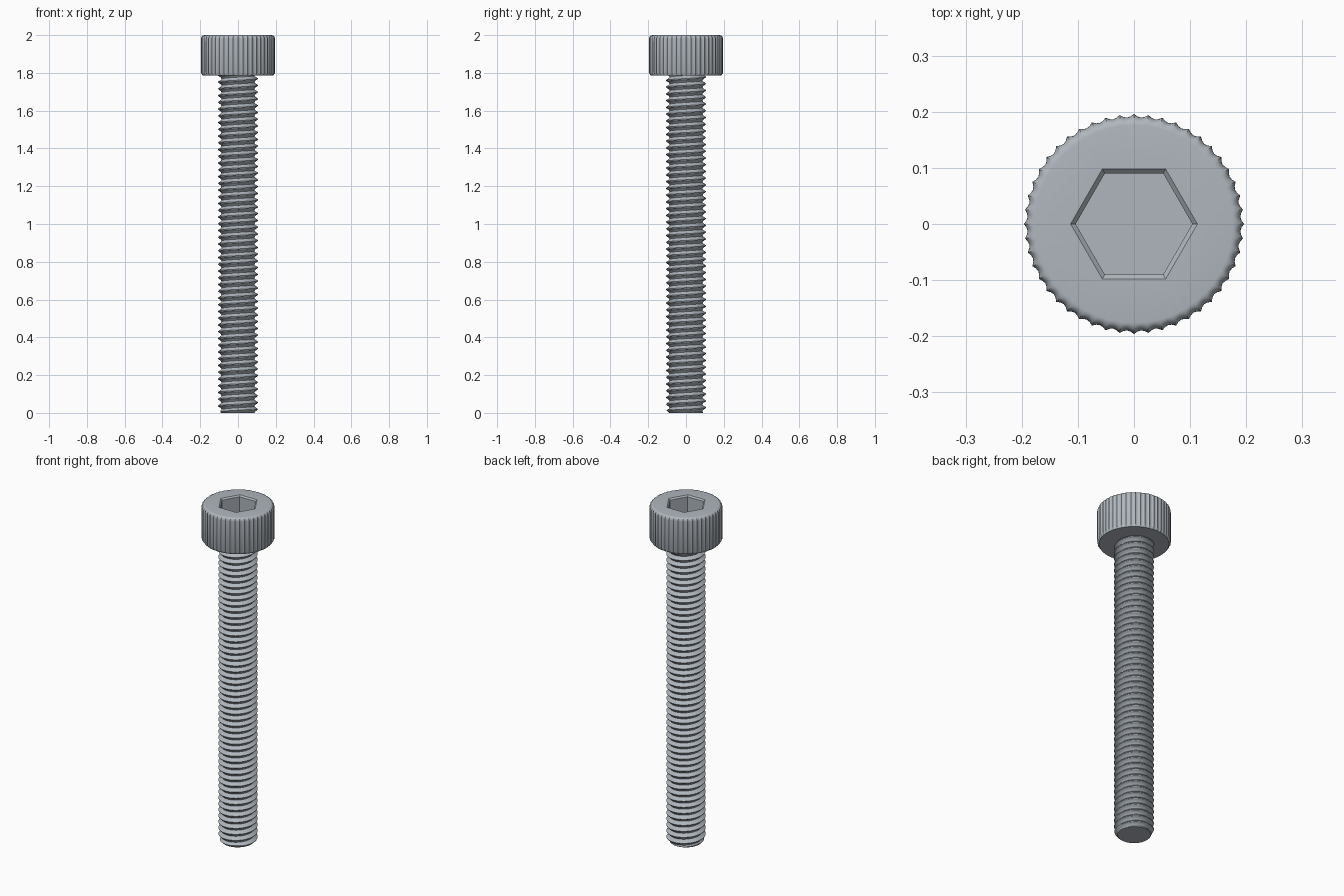
import bpy, bmesh, math

cube = bpy.data.objects.get("Cube")
if cube:
    bpy.data.objects.remove(cube, do_unlink=True)

TAU = 2 * math.pi
HEAD_BASE = 1.786
TOP = 2.0

# One steel colour
steel = bpy.data.materials.new("steel grey")
steel.use_nodes = True
colour = (0.43, 0.47, 0.51, 1)
steel.diffuse_color = colour
steel.node_tree.nodes["Principled BSDF"].inputs["Base Color"].default_value = colour


def finish(bm, name, angle):
    """Clean the mesh, make an object and shade it."""
    bmesh.ops.remove_doubles(bm, verts=bm.verts, dist=0.00002)
    bmesh.ops.dissolve_degenerate(bm, edges=bm.edges, dist=0.00002)
    bmesh.ops.holes_fill(bm, edges=[e for e in bm.edges if e.is_boundary], sides=0)
    bmesh.ops.recalc_face_normals(bm, faces=bm.faces)
    mesh = bpy.data.meshes.new(name)
    bm.to_mesh(mesh)
    bm.free()
    mesh.materials.append(steel)
    obj = bpy.data.objects.new(name, mesh)
    bpy.context.collection.objects.link(obj)
    bpy.ops.object.select_all(action="DESELECT")
    obj.select_set(True)
    bpy.context.view_layer.objects.active = obj
    bpy.ops.object.shade_smooth_by_angle(angle=math.radians(angle))


def skin(bm, rows, closed):
    """Join neighbouring rows of vertices with quads."""
    for low, high in zip(rows, rows[1:]):
        n = len(low)
        for i in range(n if closed else n - 1):
            j = (i + 1) % n
            bm.faces.new((low[i], low[j], high[j], high[i]))


# Knurled head with hexagonal socket
RIDGES, STEPS = 48, 4
SIDES = RIDGES * STEPS


def circle(radius):
    return lambda i: radius


def knurl(radius, depth):
    return lambda i: radius - depth * math.sin(math.pi * (i % STEPS) / STEPS)


def hexagon(corner):
    def radius(i):
        a = (i * TAU / SIDES) % (TAU / 6) - TAU / 12
        return corner * math.cos(TAU / 12) / math.cos(a)
    return radius


rings = [(HEAD_BASE, circle(0.085)), (HEAD_BASE, circle(0.186)),
         (HEAD_BASE + 0.012, knurl(0.196, 0.006))]
# rounded upper edge, the knurl fading into the flat top
for k in range(7):
    t = k / 6 * math.pi / 2
    rings.append((TOP - 0.02 + 0.02 * math.sin(t),
                  knurl(0.176 + 0.02 * math.cos(t), 0.006 * math.cos(t))))
rings += [(TOP, hexagon(0.113)), (TOP - 0.008, hexagon(0.104)),
          (TOP - 0.107, hexagon(0.104))]

bm = bmesh.new()
rows = []
for z, radius in rings:
    rows.append([bm.verts.new((radius(i) * math.cos(i * TAU / SIDES),
                               radius(i) * math.sin(i * TAU / SIDES), z))
                 for i in range(SIDES)])
skin(bm, rows, True)
finish(bm, "socket_head", 30)

# Threaded shaft: a helical surface trimmed flat at both ends
TURNS, SEGMENTS = 50, 64
PITCH = HEAD_BASE / TURNS
MAJOR, MINOR = 0.106, 0.087
PHASES = (0, 0.25, 0.4375, 0.5625, 0.65, 0.8125)


def thread_radius(z, angle):
    p = (z / PITCH - angle / TAU) % 1
    rise = abs(p - 0.53125)          # distance from the crest centre
    blend = min(1, max(0, (rise - 0.0625) / 0.3125))
    return min(MAJOR + (MINOR - MAJOR) * blend, 0.088 + z)


bm = bmesh.new()
rows = []
for turn in range(-2, TURNS + 2):
    for phase in PHASES:
        row = []
        for i in range(SEGMENTS + 1):
            a = i * TAU / SEGMENTS
            z = PITCH * (turn + phase + i / SEGMENTS)
            z = min(HEAD_BASE, max(0, z))
            r = thread_radius(z, a)
            row.append(bm.verts.new((r * math.cos(a), r * math.sin(a), z)))
        rows.append(row)
skin(bm, rows, False)
finish(bm, "threaded_shaft", 30)
